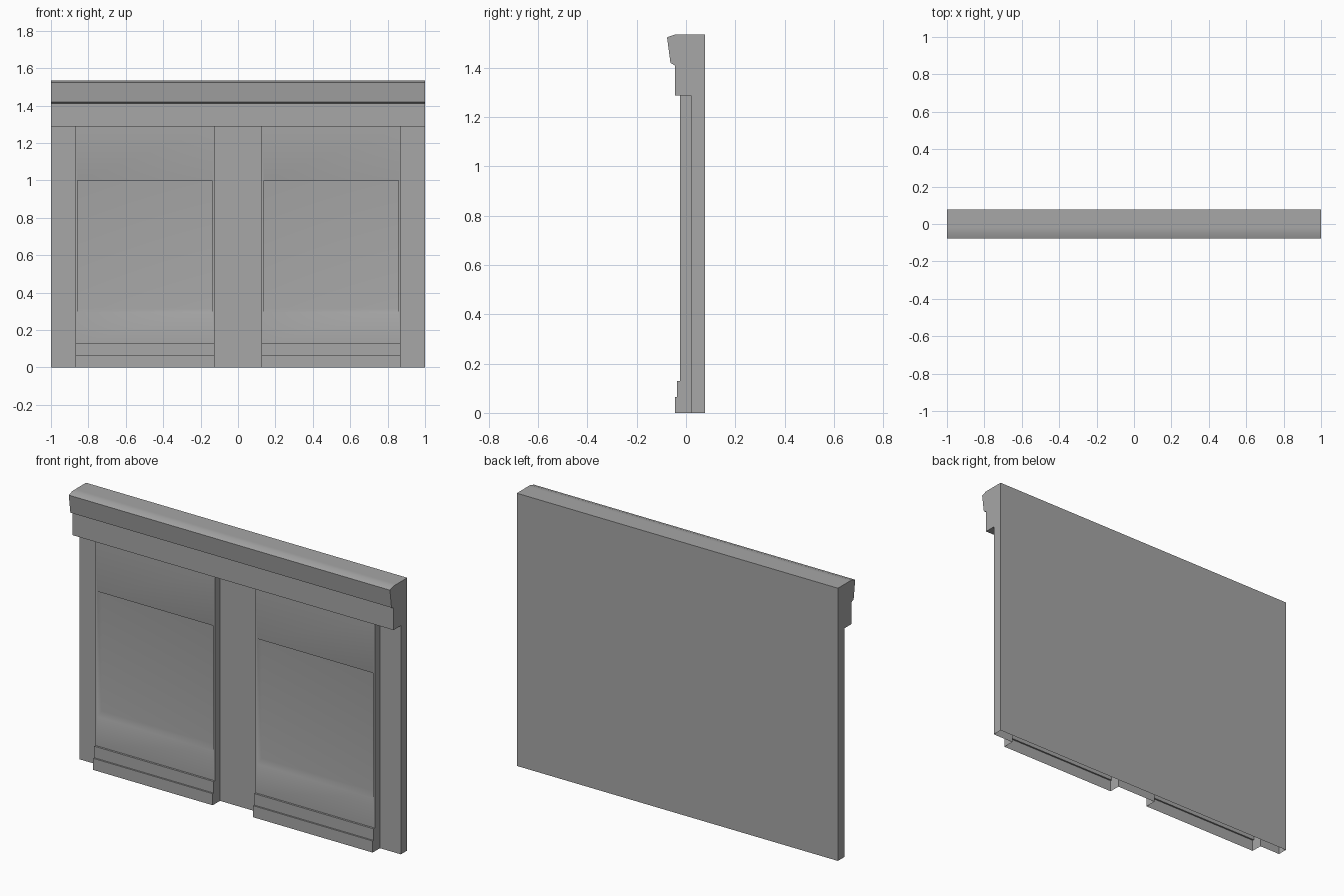
import bpy, bmesh, math

cube = bpy.data.objects.get("Cube")
if cube:
    bpy.data.objects.remove(cube, do_unlink=True)

grey = bpy.data.materials.new("plain grey")
grey.use_nodes = True
COLOUR = (0.385, 0.385, 0.385, 1)
grey.diffuse_color = COLOUR
grey.node_tree.nodes["Principled BSDF"].inputs["Base Color"].default_value = COLOUR


def sweep(profile, x0, x1):
    """Sweep a closed (y, z) profile along x into a new solid."""
    bm = bmesh.new()
    face = bm.faces.new([bm.verts.new((x0, y, z)) for y, z in profile])
    new = bmesh.ops.extrude_face_region(bm, geom=[face])["geom"]
    bmesh.ops.translate(bm, vec=(x1 - x0, 0, 0),
                        verts=[v for v in new if isinstance(v, bmesh.types.BMVert)])
    bmesh.ops.recalc_face_normals(bm, faces=bm.faces)
    return bm


def remove_faces(bm, rule):
    """Open the shell where a rule on the face centre holds."""
    hidden = [f for f in bm.faces if rule(f.calc_center_median())]
    bmesh.ops.delete(bm, geom=hidden, context='FACES')


def finish(name, bm, soft=()):
    """Smooth shading, sharp above 30 degrees except on the soft edges."""
    for f in bm.faces:
        f.smooth = True
    for e in bm.edges:
        e.smooth = e in soft or e.calc_face_angle(0) < math.radians(30)
    mesh = bpy.data.meshes.new(name)
    bm.to_mesh(mesh)
    bm.free()
    mesh.materials.append(grey)
    obj = bpy.data.objects.new(name, mesh)
    bpy.context.collection.objects.link(obj)
    return obj


BACK, WALL, FRONT, LEDGE = 0.077, 0.02, -0.025, -0.045
HEAD, TOP = 1.287, 1.535
IN, OUT, STEP = 0.126, 0.87, 0.13
EPS = 0.001

# Backing wall with the overhanging cornice, open below and behind the panels
bm = sweep([(BACK, 0), (WALL, 0), (WALL, HEAD), (LEDGE, HEAD),
            (LEDGE, 1.41), (-0.063, 1.42), (-0.077, 1.524),
            (LEDGE, TOP), (-0.02, TOP), (BACK, TOP)], -1, 1)
for x in (-OUT, -IN, IN, OUT):
    bmesh.ops.bisect_plane(bm, geom=bm.verts[:] + bm.edges[:] + bm.faces[:],
                           plane_co=(x, 0, 0), plane_no=(1, 0, 0))
remove_faces(bm, lambda c: c.z < EPS or
             (abs(c.y - WALL) < EPS and IN < abs(c.x) < OUT))
finish("wall_and_cornice", bm)

# Raised panels: hollow shells with a stepped base and a deep sunk field
for side, sign in (("left", 1), ("right", -1)):
    bm = sweep([(WALL, 0), (LEDGE, 0), (LEDGE, 0.065), (-0.036, 0.065),
                (-0.036, STEP), (FRONT, STEP), (FRONT, HEAD), (WALL, HEAD)],
               sign * IN, sign * OUT)
    remove_faces(bm, lambda c: c.z < EPS or c.z > HEAD - EPS or c.y > WALL - EPS)
    field = next(f for f in bm.faces
                 if abs(f.calc_center_median().y - FRONT) < EPS and f.normal.y < -0.9)
    bmesh.ops.inset_individual(bm, faces=[field], thickness=0.017)
    for v in field.verts:
        v.co.z = 1.0 if v.co.z > 0.6 else 0.295
    soft = set(field.edges)
    bmesh.ops.inset_individual(bm, faces=[field], thickness=0.002)
    for v in field.verts:
        v.co.y += 0.035
        if v.co.z < 0.6:
            v.co.z = 0.315
        soft.update(v.link_edges)
    bm.normal_update()
    panel = finish(side + "_panel", bm, soft)
    shading = panel.modifiers.new("even shading", 'WEIGHTED_NORMAL')
    shading.keep_sharp = True
